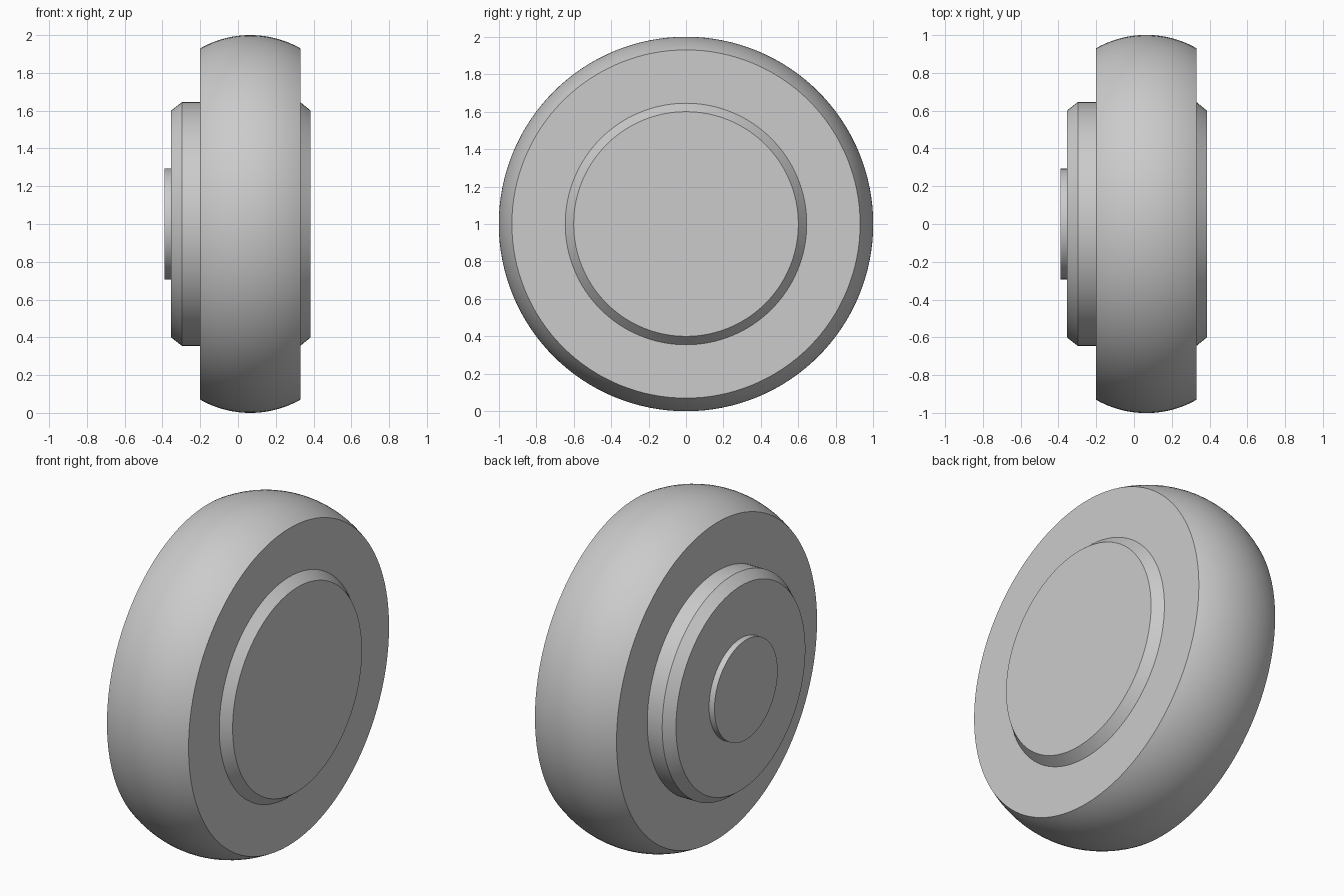
import bpy
import math
from mathutils import Vector

cube = bpy.data.objects.get("Cube")
if cube:
    bpy.data.objects.remove(cube, do_unlink=True)

SEGMENTS = 128
AXLE_HEIGHT = 1.0

grey = bpy.data.materials.new("plain_grey")
grey.use_nodes = True
colour = (0.6, 0.6, 0.6, 1.0)
grey.diffuse_color = colour
grey.node_tree.nodes["Principled BSDF"].inputs["Base Color"].default_value = colour


def lathe(name, profile):
    """Spin a list of (x, radius) points about the axle and cap both ends."""
    verts, faces = [], []
    for x, r in profile:
        for i in range(SEGMENTS):
            a = math.tau * i / SEGMENTS
            verts.append(Vector((x, r * math.cos(a), r * math.sin(a))))
    for ring in range(len(profile) - 1):
        for i in range(SEGMENTS):
            j = (i + 1) % SEGMENTS
            a, b = ring * SEGMENTS, (ring + 1) * SEGMENTS
            faces.append((a + i, b + i, b + j, a + j))
    last = (len(profile) - 1) * SEGMENTS
    faces.append(tuple(range(SEGMENTS)))
    faces.append(tuple(last + i for i in reversed(range(SEGMENTS))))
    mesh = bpy.data.meshes.new(name)
    mesh.from_pydata(verts, [], faces)
    mesh.flip_normals()
    mesh.materials.append(grey)
    obj = bpy.data.objects.new(name, mesh)
    obj.location.z = AXLE_HEIGHT
    bpy.context.collection.objects.link(obj)
    bpy.ops.object.select_all(action="DESELECT")
    obj.select_set(True)
    bpy.context.view_layer.objects.active = obj
    bpy.ops.object.shade_smooth_by_angle(angle=math.radians(25))
    return obj


# Tyre with a crowned tread: a circular arc between two flat side walls
left, right, edge_radius = -0.2, 0.33, 0.93
centre, half = (left + right) / 2, (right - left) / 2
sag = 1.0 - edge_radius
arc_radius = (half ** 2 + sag ** 2) / (2 * sag)
sweep = math.asin(half / arc_radius)
steps = 24
tread = []
for k in range(steps + 1):
    t = sweep * (2 * k / steps - 1)
    tread.append((centre + arc_radius * math.sin(t),
                  1.0 - arc_radius * (1 - math.cos(t))))
lathe("tyre", tread)

# Chamfered rim running through the tyre
lathe("rim", [(-0.355, 0.6), (-0.297, 0.645), (0.33, 0.645), (0.385, 0.6)])

# Small raised hub on the inner side
lathe("hub", [(-0.39, 0.293), (-0.34, 0.293)])
